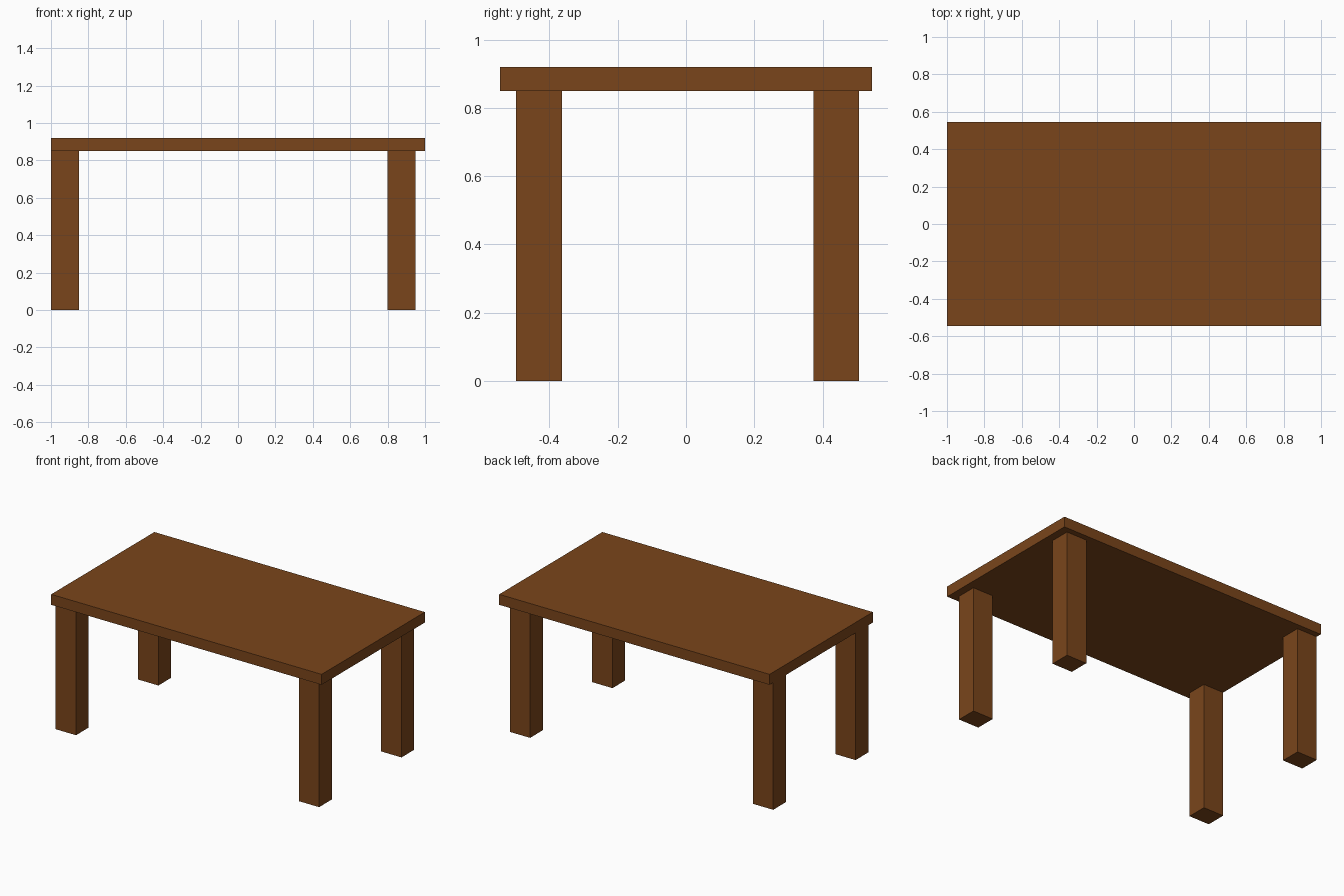
import bpy

if "Cube" in bpy.data.objects:
    bpy.data.objects.remove(bpy.data.objects["Cube"])

wood = bpy.data.materials.new("brown_wood")
wood.diffuse_color = (0.195, 0.06, 0.011, 1.0)
wood.use_nodes = True
wood.node_tree.nodes["Principled BSDF"].inputs["Base Color"].default_value = wood.diffuse_color


def box(name, x, y, z):
    """Flat-sided box spanning the given (min, max) ranges."""
    spans = (x, y, z)
    bpy.ops.mesh.primitive_cube_add(size=1, location=[(a + b) / 2 for a, b in spans])
    obj = bpy.context.object
    obj.name = name
    obj.scale = [b - a for a, b in spans]
    bpy.ops.object.transform_apply(location=False, rotation=False, scale=True)
    obj.data.materials.append(wood)
    return obj


# Tabletop slab
TOP_BOTTOM = 0.85
box("tabletop", (-1.0, 1.0), (-0.545, 0.545), (TOP_BOTTOM, 0.92))

# Four legs, slightly off-centre under the top (left pair is flush with the edge)
leg_x = {"left": (-1.0, -0.85), "right": (0.798, 0.948)}
leg_y = {"front": (-0.497, -0.363), "back": (0.373, 0.507)}
for end, y in leg_y.items():
    for side, x in leg_x.items():
        box(f"{end}_{side}_leg", x, y, (0.0, TOP_BOTTOM))
